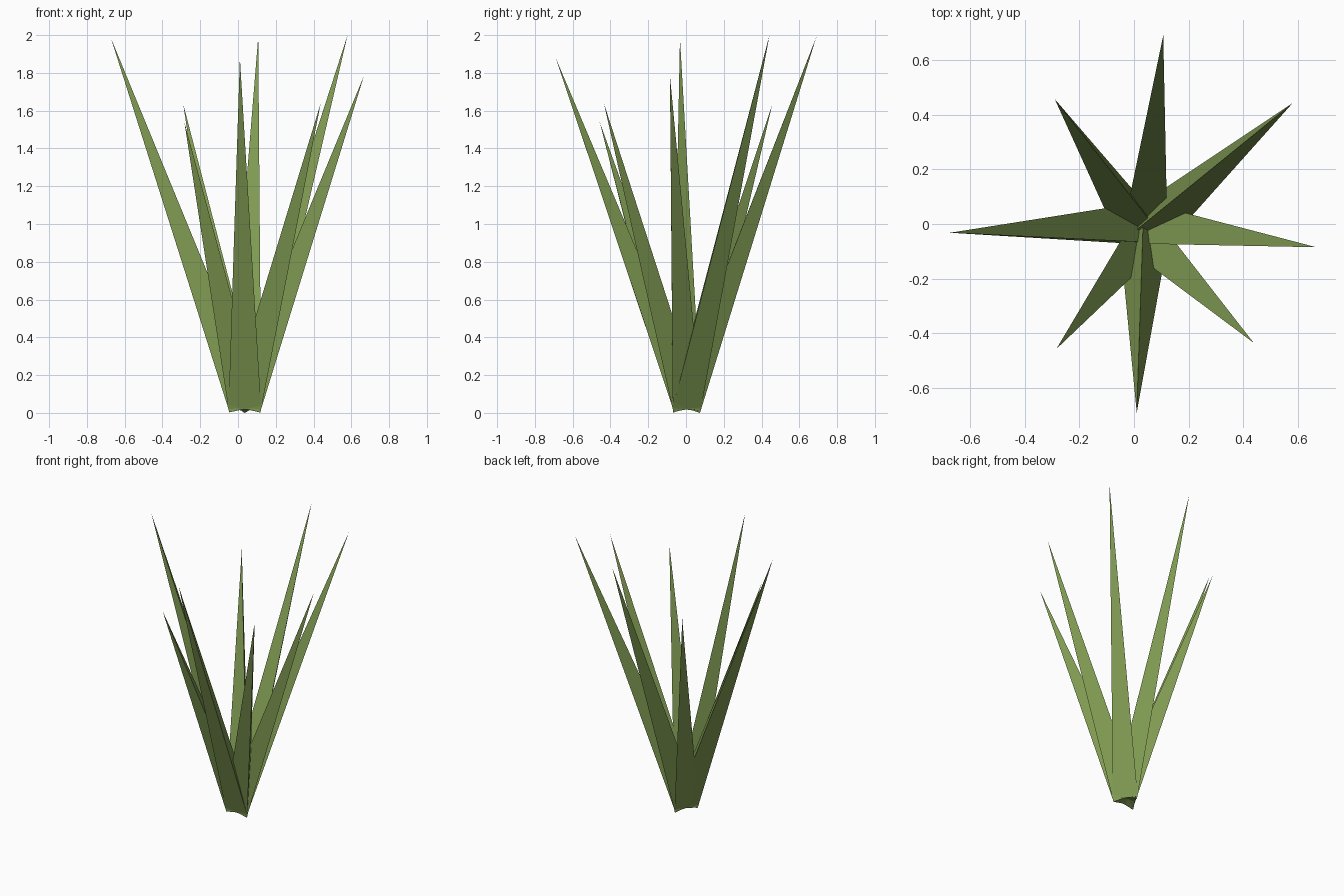
import bpy
from mathutils import Vector, Matrix

if "Cube" in bpy.data.objects:
    bpy.data.objects.remove(bpy.data.objects["Cube"])

green = bpy.data.materials.new("leaf_green")
green.diffuse_color = (0.215, 0.325, 0.085, 1)
green.use_nodes = True
green.node_tree.nodes["Principled BSDF"].inputs["Base Color"].default_value = green.diffuse_color

# All blades grow from one shared point; each is a three-sided spike
ROOT = Vector((0.036, -0.020, 0.034))
RADIUS = 0.1
TIPS = [
    (0.107, 0.69, 1.99), (0.58, 0.442, 2.0), (0.667, -0.085, 1.785),
    (0.438, -0.435, 1.64), (0.01, -0.69, 1.88), (-0.284, -0.457, 1.54),
    (-0.673, -0.032, 1.985), (-0.29, 0.457, 1.635),
]


def blade(name, tip):
    axis = Vector(tip) - ROOT
    bpy.ops.mesh.primitive_cone_add(vertices=3, radius1=RADIUS, radius2=0,
                                    depth=axis.length)
    ob = bpy.context.object
    ob.name = name
    # move the origin to the base, with one corner pointing to the back (+y)
    ob.data.transform(Matrix.Translation((0, 0, axis.length / 2)))
    base = [v.co for v in ob.data.vertices if v.co.z < 0.01]
    if max(c.y for c in base) < 0.9 * RADIUS:
        ob.data.transform(Matrix.Rotation(3.14159265, 4, 'Z'))
    # lean the spike outwards
    ob.rotation_euler = Vector((0, 0, 1)).rotation_difference(axis).to_euler()
    ob.location = ROOT
    ob.data.materials.append(green)


for i, tip in enumerate(TIPS):
    blade(f"leaf_blade_{i + 1}", tip)
